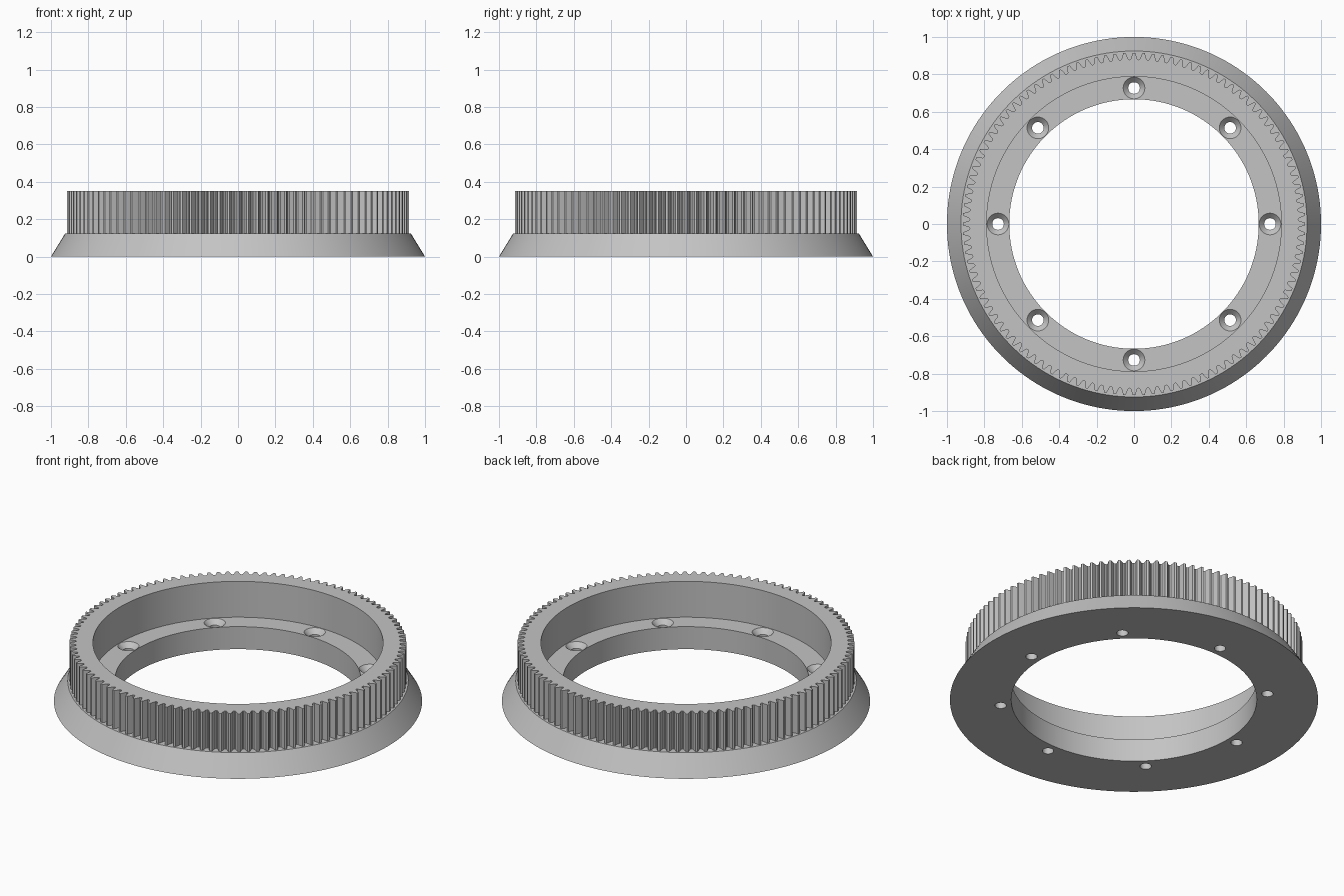
import bpy, bmesh
from math import cos, sin, pi, radians

cube = bpy.data.objects.get("Cube")
if cube:
    bpy.data.objects.remove(cube, do_unlink=True)

SEGMENTS = 160
TEETH = 112
LEDGE = 0.135       # height of the inner bolting ledge
BORE = 0.788        # inner radius of the toothed ring

grey = bpy.data.materials.new("plain grey")
grey.use_nodes = True
grey.diffuse_color = (0.55, 0.55, 0.55, 1)
grey.node_tree.nodes["Principled BSDF"].inputs["Base Color"].default_value = (0.55, 0.55, 0.55, 1)


def circle(radius, z, count, cx=0.0, cy=0.0):
    return [(cx + radius * cos(2 * pi * i / count),
             cy + radius * sin(2 * pi * i / count), z) for i in range(count)]


def skin(bm, loops, closed):
    """Join equal-length loops with quads; close into a ring or cap the ends."""
    rows = [[bm.verts.new(p) for p in loop] for loop in loops]
    n = len(rows[0])
    pairs = list(zip(rows, rows[1:]))
    if closed:
        pairs.append((rows[-1], rows[0]))
    else:
        bm.faces.new(rows[0])
        bm.faces.new(rows[-1])
    for a, b in pairs:
        for i in range(n):
            j = (i + 1) % n
            bm.faces.new((a[i], a[j], b[j], b[i]))


def finish(bm, name):
    bmesh.ops.recalc_face_normals(bm, faces=bm.faces)
    mesh = bpy.data.meshes.new(name)
    bm.to_mesh(mesh)
    bm.free()
    mesh.materials.append(grey)
    obj = bpy.data.objects.new(name, mesh)
    bpy.context.collection.objects.link(obj)
    return obj


def activate(obj):
    bpy.ops.object.select_all(action='DESELECT')
    obj.select_set(True)
    bpy.context.view_layer.objects.active = obj


# Tapered base flange with the bolting ledge
bm = bmesh.new()
profile = [(0.667, 0), (1, 0), (0.925, 0.122), (0.82, 0.122), (0.82, LEDGE), (0.667, LEDGE)]
skin(bm, [circle(r, z, SEGMENTS) for r, z in profile], True)
flange = finish(bm, "base_flange")

# Eight countersunk screw holes
bm = bmesh.new()
drill = [(0.031, -0.05), (0.031, 0.107), (0.058, LEDGE), (0.06, LEDGE + 0.002)]
for k in range(8):
    x, y = 0.727 * cos(k * pi / 4), 0.727 * sin(k * pi / 4)
    skin(bm, [circle(r, z, 32, x, y) for r, z in drill], False)
cutter = finish(bm, "screw_hole_cutter")
cutter.hide_render = True
cut = flange.modifiers.new("screw holes", 'BOOLEAN')
cut.operation = 'DIFFERENCE'
cut.solver = 'EXACT'
cut.object = cutter
activate(flange)
bpy.ops.object.modifier_apply(modifier=cut.name)
bpy.data.objects.remove(cutter, do_unlink=True)

# Toothed ring: one tooth as (share of pitch, radius), repeated around
tooth = [(-0.5, 0.878), (-0.36, 0.882), (-0.24, 0.899), (-0.12, 0.915),
         (0.12, 0.915), (0.24, 0.899), (0.36, 0.882)]
outline = [(r, 2 * pi * (k + s) / TEETH) for k in range(TEETH) for s, r in tooth]


def ring_loop(z, radius=None):
    return [((radius or r) * cos(a), (radius or r) * sin(a), z) for r, a in outline]


bm = bmesh.new()
bottom, top = 0.11, 0.35
skin(bm, [ring_loop(bottom), ring_loop(top), ring_loop(top, BORE), ring_loop(bottom, BORE)], True)
gear = finish(bm, "toothed_ring")

# Smooth round walls, crisp corners
for obj in (flange, gear):
    activate(obj)
    bpy.ops.object.shade_smooth_by_angle(angle=radians(25))
